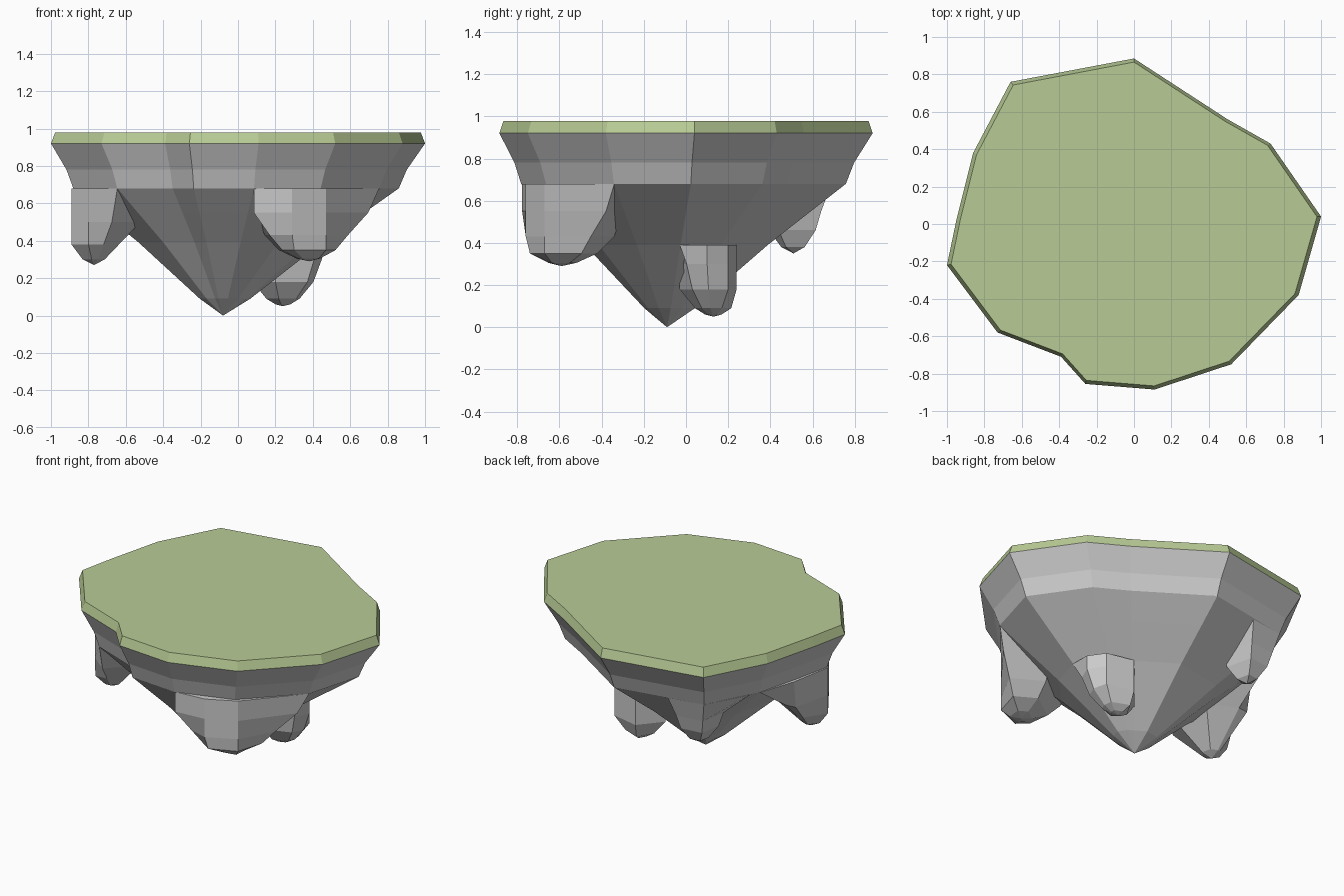
import bpy, bmesh
from mathutils import Vector

if "Cube" in bpy.data.objects:
    bpy.data.objects.remove(bpy.data.objects["Cube"])

TIP = Vector((-0.08, -0.09))
RIM = [Vector(p) for p in [
    (1.0, 0.04), (0.73, 0.43), (0.50, 0.56), (0, 0.885), (-0.66, 0.76),
    (-0.86, 0.38), (-0.95, 0.02), (-1.0, -0.22), (-0.73, -0.58), (-0.39, -0.71),
    (-0.26, -0.855), (0.11, -0.885), (0.52, -0.75), (0.88, -0.38)]]


def loft(name, rings, point=None):
    """Skin (2D outline, z) rings from top to bottom, ending in a cap or a point."""
    bm = bmesh.new()
    rows = [[bm.verts.new((p.x, p.y, z)) for p in pts] for pts, z in rings]
    n = len(rows[0])
    bm.faces.new(rows[0])
    for a, b in zip(rows, rows[1:]):
        for i in range(n):
            j = (i + 1) % n
            bm.faces.new((a[i], b[i], b[j], a[j]))
    if point:
        v = bm.verts.new(point)
        for i in range(n):
            bm.faces.new((rows[-1][i], v, rows[-1][(i + 1) % n]))
    else:
        bm.faces.new(rows[-1][::-1])
    bmesh.ops.recalc_face_normals(bm, faces=bm.faces)
    me = bpy.data.meshes.new(name)
    bm.to_mesh(me)
    bm.free()
    ob = bpy.data.objects.new(name, me)
    bpy.context.collection.objects.link(ob)
    return ob


def lobe(name, top, tip, levels):
    """Hanging rock: outline is limited to a shrinking radius around its tip."""
    c = Vector(tip[:2])
    rings = []
    for z, r in levels:
        offs = [Vector(p) - c for p in top]
        rings.append(([c + o * min(1, r / o.length) for o in offs], z))
    return loft(name, rings, tip)


# Main rock cone
profile = [(0.92, 1), (0.78, 0.91), (0.68, 0.87), (0.55, 0.70), (0.39, 0.49), (0.09, 0.135)]
loft("rock_body", [([TIP + (p - TIP) * s for p in RIM], z) for z, s in profile],
     (TIP.x, TIP.y, 0))

# Grass slab with bevelled rim
grass = loft("grass_top", [([p * 0.978 for p in RIM], 0.978), (RIM, 0.92)])
mat = bpy.data.materials.new("grass")
mat.diffuse_color = (0.48, 0.60, 0.30, 1)
mat.use_nodes = True
mat.node_tree.nodes["Principled BSDF"].inputs["Base Color"].default_value = mat.diffuse_color
grass.data.materials.append(mat)

# Hanging rock lobes
lobe("front_rock",
     [(0.085, -0.777), (0.29, -0.76), (0.47, -0.67), (0.755, -0.34), (0.4, -0.3), (0.1, -0.5)],
     (0.38, -0.59, 0.29),
     [(0.68, 0.6), (0.55, 0.38), (0.43, 0.25), (0.35, 0.17), (0.305, 0.07)])
lobe("left_rock",
     [(-0.645, -0.516), (-0.80, -0.34), (-0.89, -0.2), (-0.84, 0.08), (-0.76, 0.32),
      (-0.45, 0.1), (-0.45, -0.3)],
     (-0.77, -0.2, 0.27),
     [(0.68, 0.7), (0.5, 0.26), (0.38, 0.14), (0.30, 0.06)])
lobe("right_low_rock",
     [(0.45, -0.03), (0.45, 0.1), (0.38, 0.2), (0.2, 0.24), (0.08, 0.1), (0.2, -0.03)],
     (0.24, 0.13, 0.05),
     [(0.39, 0.3), (0.3, 0.21), (0.18, 0.165), (0.09, 0.09), (0.06, 0.04)])
lobe("back_rock",
     [(-0.73, 0.38), (-0.585, 0.65), (-0.35, 0.69), (-0.3, 0.4), (-0.5, 0.3)],
     (-0.45, 0.51, 0.35),
     [(0.68, 0.35), (0.55, 0.15), (0.46, 0.12), (0.38, 0.06)])
